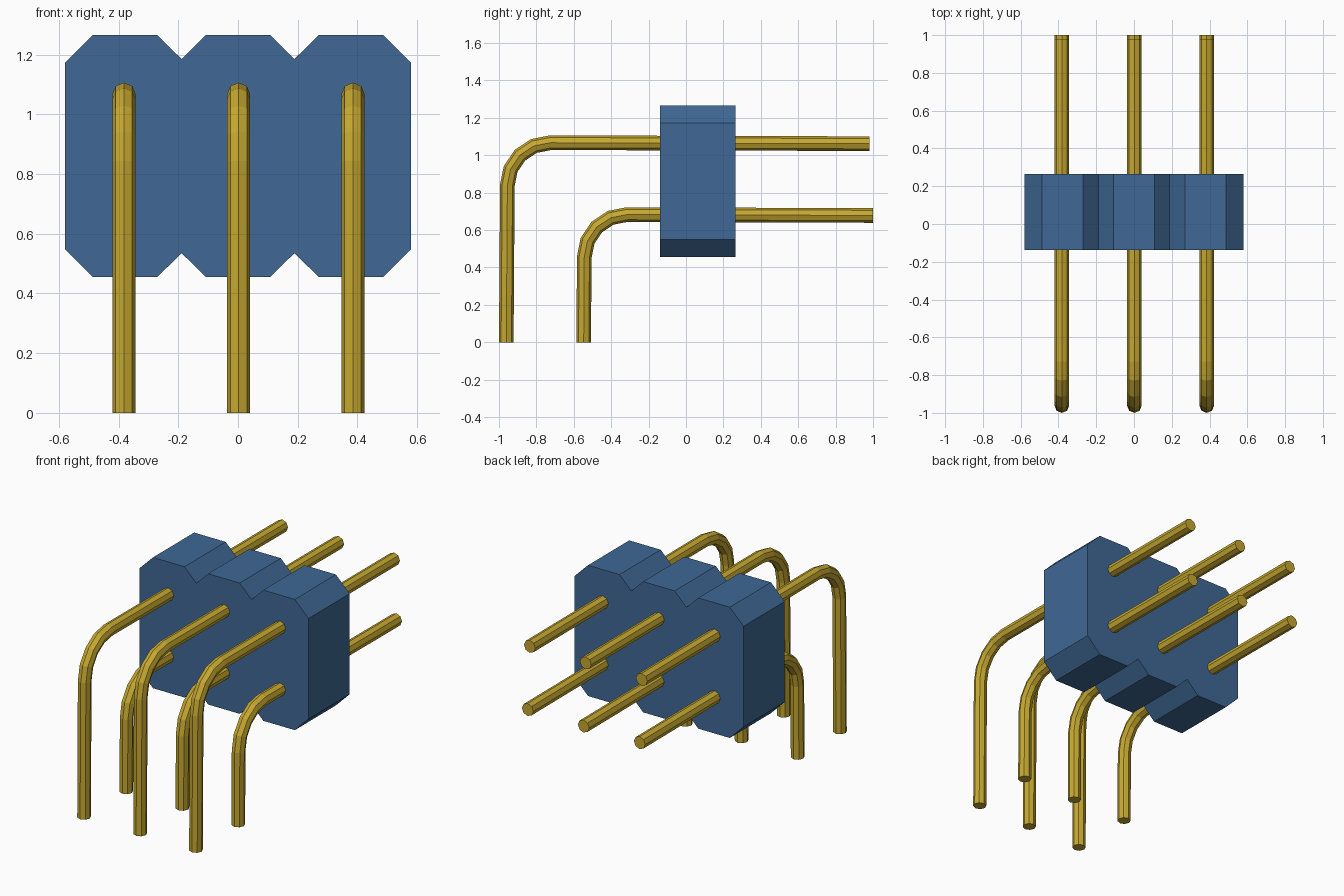
import bpy
import bmesh
import math
from mathutils import Vector

cube = bpy.data.objects.get("Cube")
if cube:
    bpy.data.objects.remove(cube, do_unlink=True)


def make_material(name, rgb):
    mat = bpy.data.materials.new(name)
    mat.use_nodes = True
    colour = (*rgb, 1.0)
    mat.diffuse_color = colour
    mat.node_tree.nodes["Principled BSDF"].inputs["Base Color"].default_value = colour
    return mat


def finish(bm, name, mat):
    bmesh.ops.recalc_face_normals(bm, faces=bm.faces)
    mesh = bpy.data.meshes.new(name)
    bm.to_mesh(mesh)
    bm.free()
    mesh.materials.append(mat)
    obj = bpy.data.objects.new(name, mesh)
    bpy.context.collection.objects.link(obj)
    return obj


blue = make_material("housing blue", (0.05, 0.14, 0.30))
gold = make_material("pin gold", (0.56, 0.39, 0.03))

# Housing: notched outline in x and z, extruded along y
HALF_TOP = [(0, 1.265), (0.108, 1.265), (0.189, 1.185), (0.27, 1.265),
            (0.486, 1.265), (0.58, 1.172)]
HALF_BOTTOM = [(0.58, 0.549), (0.486, 0.455), (0.27, 0.455),
               (0.189, 0.535), (0.108, 0.455), (0, 0.455)]
right = HALF_TOP + HALF_BOTTOM
outline = right + [(-x, z) for x, z in reversed(right[1:-1])]
bm = bmesh.new()
face = bm.faces.new([bm.verts.new((x, -0.138, z)) for x, z in outline])
result = bmesh.ops.extrude_face_region(bm, geom=[face])
bmesh.ops.translate(bm, vec=(0, 0.403, 0),
                    verts=[v for v in result["geom"] if isinstance(v, bmesh.types.BMVert)])
finish(bm, "housing", blue)


def make_pin(name, x, path, radius=0.039, sides=8):
    """Sweep a ring along a path in the yz plane, with mitred joints."""
    pts = [Vector((0, y, z)) for y, z in path]
    bm = bmesh.new()
    rings = []
    for i, p in enumerate(pts):
        before = (p - pts[max(i - 1, 0)]).normalized()
        after = (pts[min(i + 1, len(pts) - 1)] - p).normalized()
        tangent = (before + after).normalized()
        normal = Vector((0, -tangent.z, tangent.y))
        stretch = 1 / tangent.dot(after if after.length else before)
        ring = []
        for k in range(sides):
            a = math.tau * k / sides
            offset = Vector((math.cos(a), 0, 0)) + normal * math.sin(a) * stretch
            ring.append(bm.verts.new(p + offset * radius))
        rings.append(ring)
    for a, b in zip(rings, rings[1:]):
        for k in range(sides):
            n = (k + 1) % sides
            bm.faces.new((a[k], a[n], b[n], b[k]))
    bm.faces.new(rings[0])
    bm.faces.new(rings[-1])
    finish(bm, name, gold).location.x = x


def bent_path(tip, foot_y, bend_y, bend_z, ry, rz, steps=4):
    """Back tip, quarter bend, then straight down to the ground."""
    arc = [(bend_y - ry * math.sin(t), bend_z + rz * math.cos(t))
           for t in (math.pi / 2 * i / steps for i in range(steps + 1))]
    return [tip] + arc + [(foot_y, 0)]


# Two rows of three bent pins
upper = bent_path((0.98, 1.062), -0.961, -0.725, 0.84, 0.23, 0.227)
lower = bent_path((1.0, 0.678), -0.547, -0.315, 0.455, 0.229, 0.228)
for side, x in (("right", -0.382), ("middle", 0.002), ("left", 0.385)):
    make_pin("upper_pin_" + side, x, upper)
    make_pin("lower_pin_" + side, x, lower)
